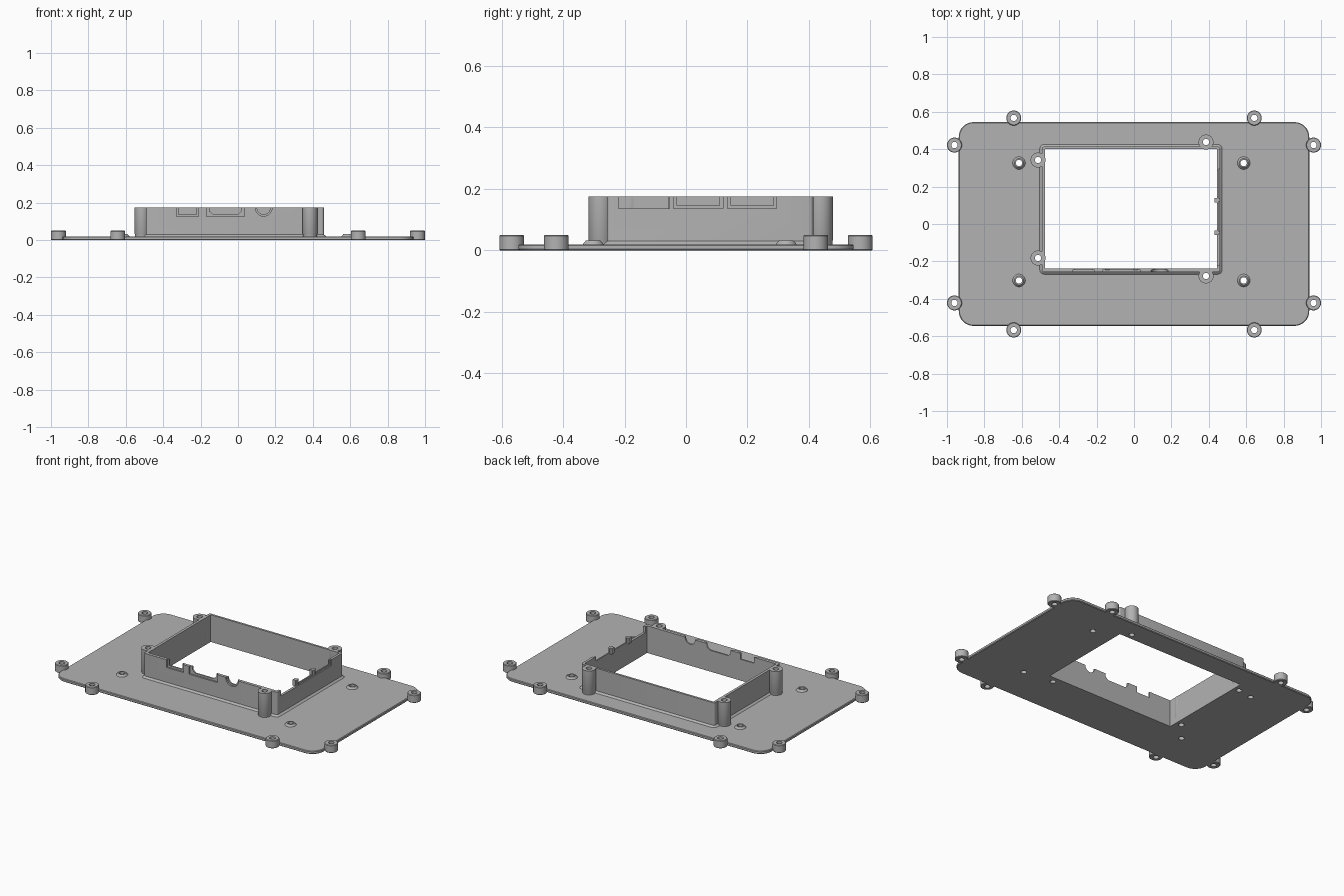
import bpy, bmesh
from math import cos, sin, pi

if "Cube" in bpy.data.objects:
    bpy.data.objects.remove(bpy.data.objects["Cube"], do_unlink=True)

grey = bpy.data.materials.new("plain grey")
grey.use_nodes = True
grey.diffuse_color = (0.45, 0.45, 0.45, 1)
grey.node_tree.nodes["Principled BSDF"].inputs["Base Color"].default_value = grey.diffuse_color


def finish(name, bm):
    bmesh.ops.recalc_face_normals(bm, faces=bm.faces)
    mesh = bpy.data.meshes.new(name)
    bm.to_mesh(mesh)
    bm.free()
    mesh.materials.append(grey)
    ob = bpy.data.objects.new(name, mesh)
    bpy.context.collection.objects.link(ob)
    return ob


def bridge(bm, a, b):
    n = len(a)
    for i in range(n):
        bm.faces.new((a[i], a[(i + 1) % n], b[(i + 1) % n], b[i]))


def slab(name, x0, x1, y0, y1, levels, r=0.0, seg=8):
    """Rounded rectangle lofted through (height, outward offset) levels."""
    bm = bmesh.new()
    loops = []
    for z, grow in levels:
        loop = []
        corners = [(x1 - r, y1 - r), (x0 + r, y1 - r), (x0 + r, y0 + r), (x1 - r, y0 + r)]
        for q, (cx, cy) in enumerate(corners):
            for k in range(seg + 1) if r else [seg / 2]:
                a = (q + k / seg) * pi / 2
                loop.append(bm.verts.new((cx + (r + grow) * cos(a), cy + (r + grow) * sin(a), z)))
        loops.append(loop)
    for a, b in zip(loops, loops[1:]):
        bridge(bm, a, b)
    bm.faces.new(loops[0])
    bm.faces.new(loops[-1])
    return finish(name, bm)


def tube(name, x, y, profile, seg=32):
    """Closed (radius, height) profile turned about a vertical axis."""
    bm = bmesh.new()
    rings = [[bm.verts.new((x + r * cos(2 * pi * i / seg), y + r * sin(2 * pi * i / seg), z))
              for i in range(seg)] for r, z in profile]
    for a, b in zip(rings, rings[1:] + rings[:1]):
        bridge(bm, a, b)
    return finish(name, bm)


def prism(outline, axis, lo, hi):
    """Outline in (across, height) pushed through a wall along x or y."""
    bm = bmesh.new()
    ends = [[bm.verts.new((d, u, z) if axis == "x" else (u, d, z)) for u, z in outline]
            for d in (lo, hi)]
    bridge(bm, *ends)
    for end in ends:
        bm.faces.new(end)
    return finish("cutter", bm)


def rod(x, y):
    bm = bmesh.new()
    bmesh.ops.create_cone(bm, cap_ends=True, segments=32, radius1=HOLE, radius2=HOLE, depth=1)
    bmesh.ops.translate(bm, verts=bm.verts, vec=(x, y, 0))
    return finish("cutter", bm)


def cut(target, cutters):
    for c in cutters:
        c.hide_render = True
        mod = target.modifiers.new("cut", "BOOLEAN")
        mod.operation, mod.solver, mod.object = "DIFFERENCE", "EXACT", c
        bpy.context.view_layer.objects.active = target
        bpy.ops.object.modifier_apply(modifier=mod.name)
        bpy.data.objects.remove(c, do_unlink=True)


def rect(a, b, low):
    return [(a, low), (b, low), (b, 0.3), (a, 0.3)]


HOLE, TOP, DECK = 0.017, 0.175, 0.02
OPENING = (-0.475, 0.443, -0.237, 0.4)
posts = [(0.385, 0.438), (0.385, -0.278), (-0.513, 0.342), (-0.513, -0.182)]
standoffs = [(x, y) for x in (-0.615, 0.587) for y in (-0.302, 0.326)]
lugs = [(sx * x, sy * y) for x, y in ((0.96, 0.422), (0.643, 0.567))
        for sx in (-1, 1) for sy in (-1, 1)]


def opening():
    return slab("cutter", *OPENING, [(-0.5, 0), (0.5, 0)])


# Base plate with the central opening and screw holes
plate = slab("base_plate", -0.937, 0.937, -0.545, 0.545,
             [(0, -0.004), (0.004, 0), (0.016, 0), (DECK, -0.004)], r=0.08)
cut(plate, [opening()] + [rod(x, y) for x, y in posts + standoffs])

# Upright wall with a flared foot
wall = slab("frame_wall", -0.492, 0.459, -0.257, 0.414,
            [(0.012, 0.012), (DECK, 0.012), (0.03, 0), (TOP, 0)], r=0.012, seg=4)
cutters = [opening()] + [rod(x, y) for x, y in posts]

# Front ports: outer recess with a smaller opening through the wall
for a, b in ((-0.33, -0.21), (-0.168, 0.034)):
    cutters.append(prism(rect(a, b, 0.125), "y", -0.4, -0.247))
cutters.append(prism(rect(-0.318, -0.222, 0.137), "y", -0.4, -0.2))
cutters.append(prism([(-0.152, 0.155), (-0.132, 0.137), (-0.002, 0.137), (0.018, 0.155),
                      (0.018, 0.3), (-0.152, 0.3)], "y", -0.4, -0.2))
for r, depth in ((0.045, -0.247), (0.035, -0.2)):
    arc = [(0.137 - r * cos(pi * i / 16), 0.173 - r * sin(pi * i / 16)) for i in range(17)]
    cutters.append(prism(arc + [(0.137 + r, 0.3), (0.137 - r, 0.3)], "y", -0.4, depth))

# Side ports
cutters.append(prism(rect(-0.22, -0.053, 0.137), "x", 0.4, 0.6))
for a, b in ((-0.04, 0.12), (0.135, 0.295)):
    cutters.append(prism(rect(a, b, 0.137), "x", 0.451, 0.6))
    cutters.append(prism(rect(a + 0.011, b - 0.011, 0.147), "x", 0.4, 0.6))
cut(wall, cutters)

# Slim ribs between the side ports
for y in (-0.0465, 0.1275):
    slab("port_rib", 0.43, 0.452, y - 0.012, y + 0.012, [(0.137, 0), (TOP, 0)])

# Tall screw posts, low standoffs and edge lugs
for x, y in posts:
    tube("screw_post", x, y, [(HOLE, 0.005), (0.036, 0.005), (0.038, DECK), (0.038, 0.03),
                              (0.04, 0.034), (0.04, TOP), (HOLE, TOP)])
for x, y in standoffs:
    tube("standoff", x, y, [(HOLE, 0.005), (0.034, 0.005), (0.034, DECK), (0.024, 0.032),
                            (HOLE, 0.032)])
for x, y in lugs:
    tube("edge_lug", x, y, [(HOLE, 0), (0.037, 0), (0.04, 0.003), (0.04, 0.047),
                            (0.037, 0.05), (HOLE, 0.05)])

# Smooth the round surfaces, keep hard edges
for ob in bpy.context.view_layer.objects:
    ob.select_set(ob.type == "MESH" and grey.name in ob.data.materials)
bpy.context.view_layer.objects.active = plate
bpy.ops.object.shade_smooth_by_angle(angle=pi / 6)
